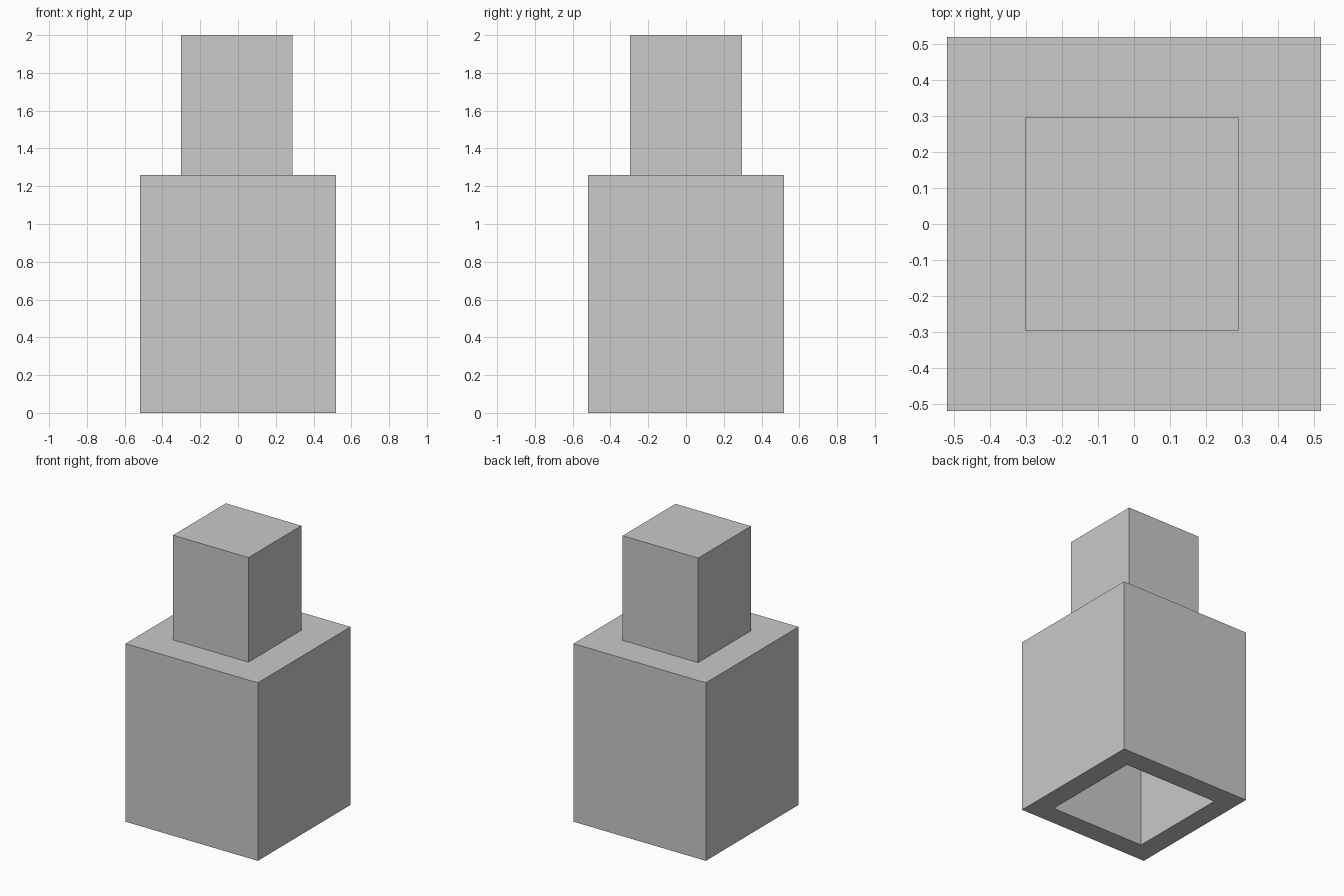
import bpy
import bmesh
from mathutils import Matrix, Vector

default_cube = bpy.data.objects.get("Cube")
if default_cube:
    bpy.data.objects.remove(default_cube, do_unlink=True)

# One flat grey for the whole model
grey = bpy.data.materials.new("plain_grey")
grey.use_nodes = True
grey.diffuse_color = (0.585, 0.585, 0.585, 1)
grey.node_tree.nodes["Principled BSDF"].inputs["Base Color"].default_value = grey.diffuse_color


def make_box(name, width, bottom, top, x=0.0, y=0.0, wall=0.0):
    """Square box; a wall thickness makes it a shell open at the bottom."""
    bm = bmesh.new()
    size = Matrix.Diagonal((width, width, top - bottom, 1))
    place = Matrix.Translation(Vector((x, y, (bottom + top) / 2)))
    bmesh.ops.create_cube(bm, size=1, matrix=place @ size)
    if wall:
        base = min(bm.faces, key=lambda f: f.calc_center_median().z)
        bmesh.ops.inset_region(bm, faces=[base], thickness=wall, use_even_offset=True)
        # Push the inset opening up to form the cavity
        cavity = bmesh.ops.extrude_discrete_faces(bm, faces=[base])["faces"][0]
        bmesh.ops.translate(bm, verts=cavity.verts, vec=(0, 0, top - bottom - wall))
    bmesh.ops.recalc_face_normals(bm, faces=bm.faces)
    mesh = bpy.data.meshes.new(name)
    bm.to_mesh(mesh)
    bm.free()
    mesh.materials.append(grey)
    obj = bpy.data.objects.new(name, mesh)
    bpy.context.collection.objects.link(obj)
    return obj


# Hollow lower body and the slightly off-centre block on top
make_box("hollow_body", 1.036, 0, 1.26, wall=0.147)
make_box("top_block", 0.591, 1.26, 2, x=-0.0065)
